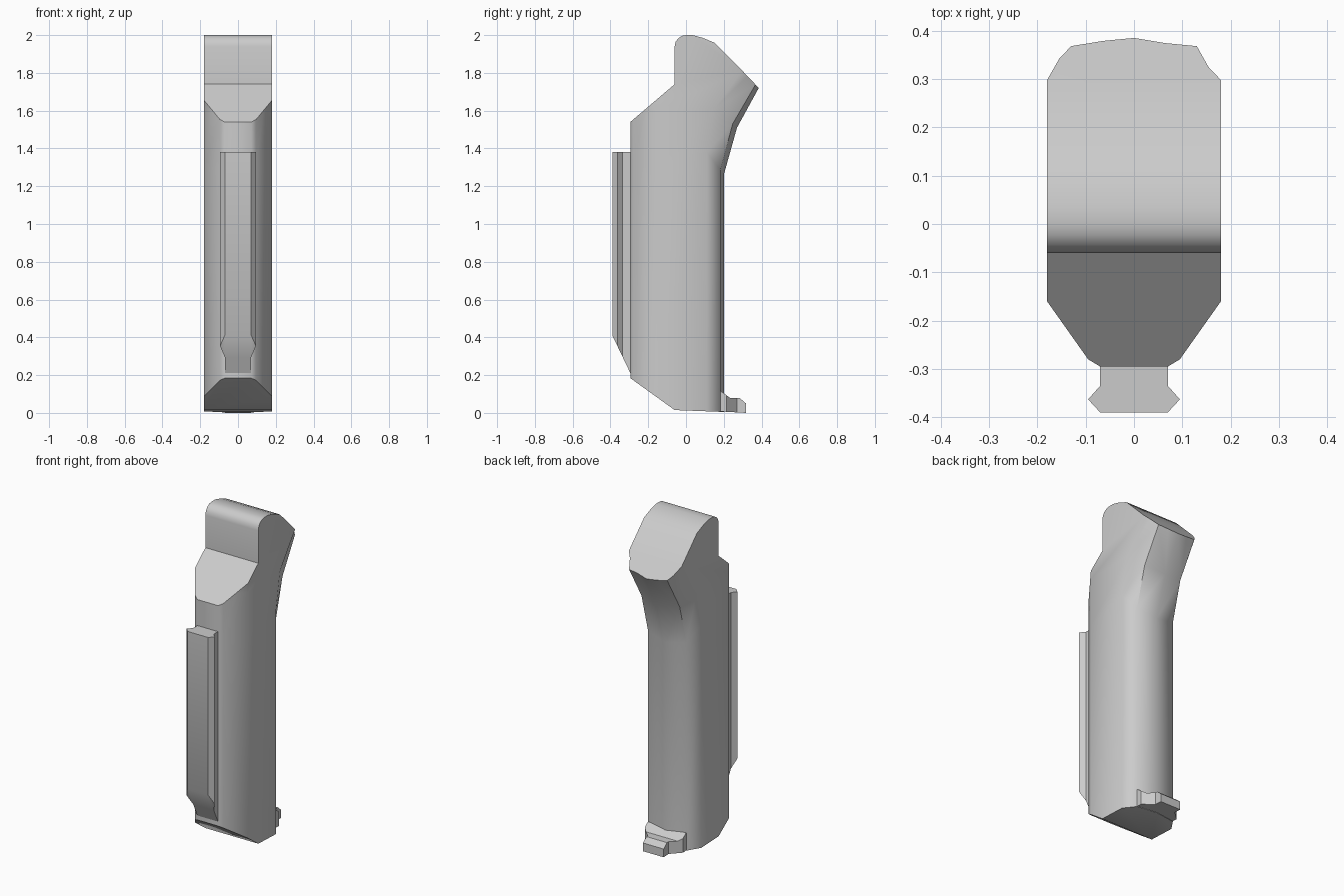
import bpy, bmesh, math

if "Cube" in bpy.data.objects:
    bpy.data.objects.remove(bpy.data.objects["Cube"])


def loft(name, rings):
    """Closed solid through rings of equal point count."""
    bm = bmesh.new()
    rows = [[bm.verts.new(p) for p in ring] for ring in rings]
    n = len(rows[0])
    for a, b in zip(rows, rows[1:]):
        for i in range(n):
            j = (i + 1) % n
            bm.faces.new((a[i], a[j], b[j], b[i]))
    bm.faces.new(rows[0][::-1])
    bm.faces.new(rows[-1])
    bmesh.ops.recalc_face_normals(bm, faces=bm.faces)
    mesh = bpy.data.meshes.new(name)
    bm.to_mesh(mesh)
    bm.free()
    obj = bpy.data.objects.new(name, mesh)
    bpy.context.collection.objects.link(obj)
    return obj


def side_prism(name, profile, half=0.3):
    """Extrude a (y, z) profile across x."""
    return loft(name, [[(x, y, z) for y, z in profile] for x in (-half, half)])


def mirrored(half):
    """Mirror an open half outline in x; points are (x, y[, z])."""
    return half + [(-p[0], *p[1:]) for p in reversed(half) if p[0] > 1e-6]


def plan_prism(name, half, z0, z1):
    """Extrude a mirrored (x, y) outline upward."""
    return loft(name, [[(x, y, z) for x, y in mirrored(half)] for z in (z0, z1)])


def intersect(obj, cutter, angle):
    """Trim obj to the cutter, then smooth the shallow edges."""
    cutter.hide_render = True
    mod = obj.modifiers.new("trim", 'BOOLEAN')
    mod.operation, mod.solver, mod.object = 'INTERSECT', 'EXACT', cutter
    bpy.ops.object.select_all(action='DESELECT')
    bpy.context.view_layer.objects.active = obj
    obj.select_set(True)
    bpy.ops.object.modifier_apply(modifier=mod.name)
    bpy.data.objects.remove(cutter)
    bpy.ops.object.shade_smooth_by_angle(angle=math.radians(angle))


# Body envelope: chamfered front, faceted back that bends rearward near the top
# Each station: (y, z) of the side edge, corner edge and centre ridge
stations = [
    ((0.11, -0.1), (0.182, -0.1), (0.2, -0.1)),
    ((0.11, 1.38), (0.182, 1.285), (0.2, 1.26)),
    ((0.15, 1.61), (0.247, 1.53), (0.27, 1.51)),
    ((0.443, 2.01), (0.488, 1.944), (0.5, 1.93)),
]
front_z = [-0.1, 1.3, 1.6, 2.2]
rings = []
for (side, corner, ridge), fz in zip(stations, front_z):
    half = [(0.07, -0.295, fz), (0.095, -0.28, fz), (0.18, -0.16, fz),
            (0.18, *side), (0.13, *corner), (0, *ridge)]
    rings.append(mirrored(half))
body = loft("body", rings)

# Side silhouette with the rounded head
arc = [(-0.06 * math.sin(math.radians(a)), 1.94 + 0.06 * math.cos(math.radians(a)))
       for a in (90, 67, 45, 22, 0)]
profile = ([(-0.31, 0.195), (-0.31, 1.527), (-0.06, 1.74)] + arc +
           [(0.035, 2.0), (0.09, 1.985), (0.15, 1.96), (0.29, 1.82),
            (0.6, 1.495), (0.6, 0.005), (0.2, 0.005), (-0.06, 0.015)])
intersect(body, side_prism("body_silhouette", profile), 48)

# Front rail with flared edges and a slanted lower end
rail = plan_prism("front_rail", [(0.07, -0.26), (0.07, -0.335),
                                 (0.095, -0.363), (0.07, -0.39)], 0.1, 1.38)
intersect(rail, side_prism("rail_silhouette", [(-0.42, 0.473), (-0.42, 1.5),
                                               (-0.2, 1.5), (-0.2, 0.2),
                                               (-0.28, 0.18)]), 30)

# Rear foot tab at the bottom
tab = plan_prism("rear_tab", [(0.13, 0.13), (0.13, 0.215), (0.07, 0.27),
                              (0.07, 0.317)], -0.1, 0.3)
intersect(tab, side_prism("tab_silhouette", [(0.1, 0.012), (0.1, 0.115), (0.185, 0.115),
                                             (0.235, 0.078), (0.285, 0.078),
                                             (0.318, 0.05), (0.318, 0.0)]), 30)
